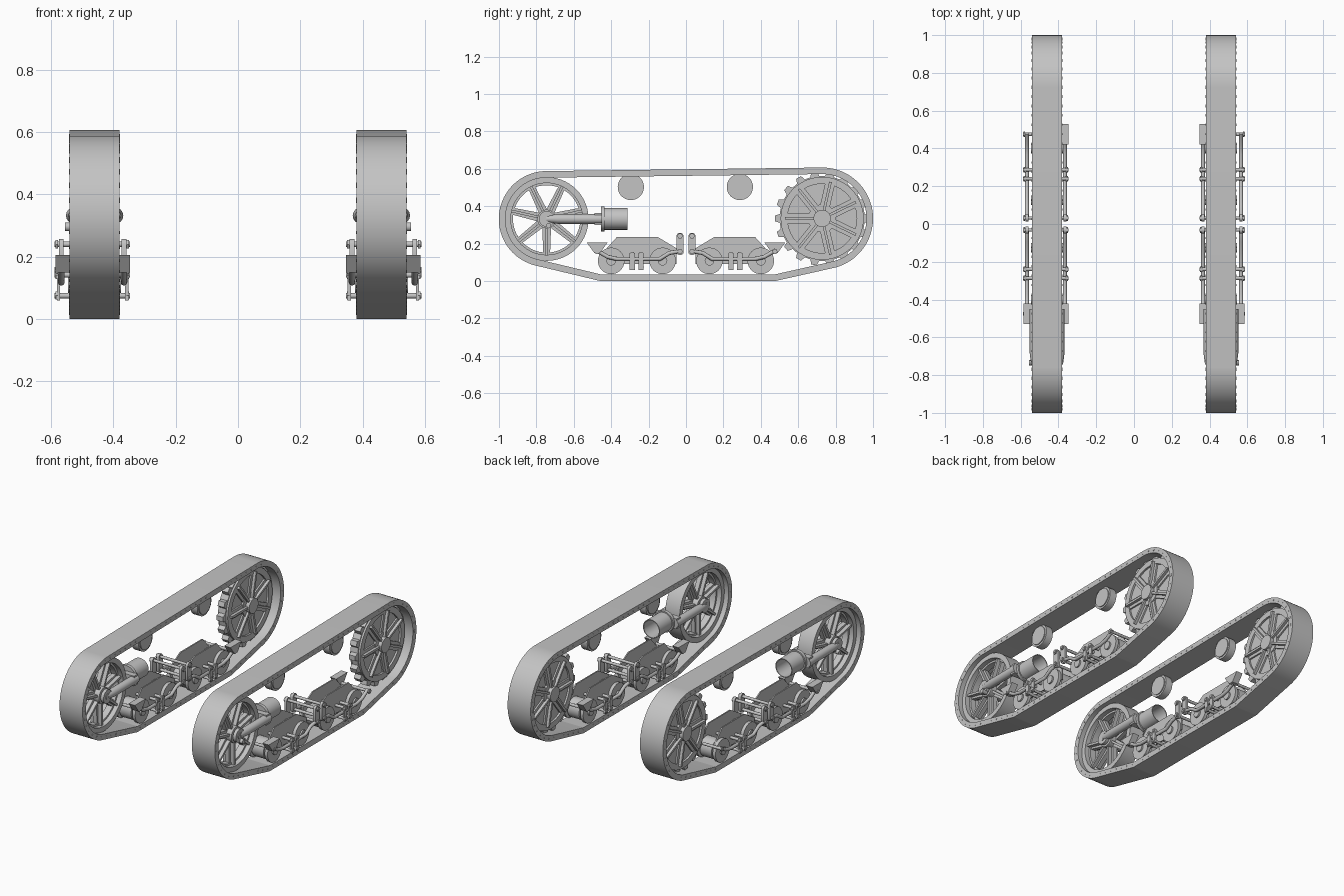
import bpy, bmesh
from math import cos, sin, pi, tau, radians
from mathutils import Vector

if "Cube" in bpy.data.objects:
    bpy.data.objects.remove(bpy.data.objects["Cube"], do_unlink=True)

steel = bpy.data.materials.new("plain grey steel")
steel.use_nodes = True
GREY = (0.55, 0.55, 0.55, 1)
steel.diffuse_color = GREY
steel.node_tree.nodes["Principled BSDF"].inputs["Base Color"].default_value = GREY

CX = 0.46                      # centre plane of the track unit
IDLER = (-0.745, 0.332)        # (y, z) centres
SPROCKET = (0.728, 0.335)


def add_mirrored(ob):
    bpy.context.scene.collection.objects.link(ob)
    ob.data.materials.append(steel)
    ob.modifiers.new("other_side", 'MIRROR')


def finish(name, bm, angle=35):
    bmesh.ops.recalc_face_normals(bm, faces=bm.faces)
    me = bpy.data.meshes.new(name)
    bm.to_mesh(me)
    bm.free()
    ob = bpy.data.objects.new(name, me)
    add_mirrored(ob)
    bpy.ops.object.select_all(action='DESELECT')
    ob.select_set(True)
    bpy.context.view_layer.objects.active = ob
    bpy.ops.object.shade_smooth_by_angle(angle=radians(angle))


def bridge(bm, rings, closed):
    n = len(rings[0])
    last = len(rings) if closed else len(rings) - 1
    for i in range(last):
        a, b = rings[i], rings[(i + 1) % len(rings)]
        for k in range(n):
            m = (k + 1) % n
            bm.faces.new((a[k], a[m], b[m], b[k]))


def prism(bm, outline, x0, x1):
    """Extrude a (y, z) outline along x."""
    rings = [[bm.verts.new((x, y, z)) for y, z in outline] for x in (x0, x1)]
    bridge(bm, rings, False)
    for r in rings:
        bm.faces.new(r)


def lathe(bm, profile, centre, axis='X', seg=40, closed=True):
    """Turn a profile of (radius, offset) about an axis through the centre."""
    c = Vector(centre)
    rings = []
    for r, o in profile:
        ring = []
        for k in range(seg):
            u, v = r * cos(tau * k / seg), r * sin(tau * k / seg)
            ring.append(bm.verts.new(c + Vector((o, u, v) if axis == 'X' else (u, o, v))))
        rings.append(ring)
    bridge(bm, rings, closed)
    if not closed:
        bm.faces.new(rings[0])
        bm.faces.new(rings[-1])


def disc(bm, r, x0, x1, y, z, seg=32):
    lathe(bm, [(r, x0), (r, x1)], (0, y, z), seg=seg, closed=False)


def ring(bm, r0, r1, half, y, z):
    lathe(bm, [(r0, -half), (r1, -half), (r1, half), (r0, half)], (CX, y, z), seg=56)


def spoke(bm, centre, angle, r0, r1, w0, w1, half):
    d = Vector((cos(angle), sin(angle)))
    n = Vector((-d.y, d.x))
    c = Vector(centre)
    pts = [c + d * r0 - n * w0, c + d * r1 - n * w1, c + d * r1 + n * w1, c + d * r0 + n * w0]
    prism(bm, [tuple(p) for p in pts], CX - half, CX + half)


def belt_loop(inset, steps=120):
    """Taut loop around the two end wheels and the flat ground run."""
    circles = [(IDLER, 0.256), (SPROCKET, 0.272), ((-0.45, 0.06), 0.06), ((0.47, 0.06), 0.06)]
    loop = []
    for k in range(steps):
        d = Vector((cos(tau * k / steps), sin(tau * k / steps)))
        c, r = max(circles, key=lambda q: Vector(q[0]).dot(d) + q[1])
        loop.append(Vector(c) + d * (r - inset))
    return loop


# Track belt
outer, inner, mid = belt_loop(0), belt_loop(0.035), belt_loop(0.018)
bm = bmesh.new()
sections = []
for a, b in zip(outer, inner):
    sections.append([bm.verts.new((x, p.x, p.y)) for x, p in
                     ((0.38, a), (0.54, a), (0.54, b), (0.38, b))])
bridge(bm, sections, True)
finish("track_belt", bm, 30)

# Link pins along both edges of the belt
bm = bmesh.new()
gap, carry = 0.05, 0
for a, b in zip(mid, mid[1:] + mid[:1]):
    length = (b - a).length
    while carry < length:
        p = a.lerp(b, carry / length)
        disc(bm, 0.005, 0.3785, 0.5415, p.x, p.y, 8)
        carry += gap
    carry -= length
finish("track_link_pins", bm)

# Idler wheel: flanged rim, spokes with ribs, hub
bm = bmesh.new()
ring(bm, 0.192, 0.224, 0.05, *IDLER)
ring(bm, 0.18, 0.2, 0.02, *IDLER)
for k in range(7):
    a = -pi / 2 + tau * k / 7
    spoke(bm, IDLER, a, 0.03, 0.196, 0.024, 0.018, 0.014)
    spoke(bm, IDLER, a, 0.03, 0.196, 0.007, 0.007, 0.038)
disc(bm, 0.05, CX - 0.05, CX + 0.05, *IDLER)
finish("idler_wheel", bm)

# Drive sprocket: toothed plate, rim, ribs, hub
bm = bmesh.new()
TEETH = 18
outline = []
for k in range(TEETH):
    for f, r in ((-0.3, 0.228), (-0.17, 0.253), (0.17, 0.253), (0.3, 0.228)):
        a = tau * (k + f) / TEETH
        outline.append((SPROCKET[0] + r * cos(a), SPROCKET[1] + r * sin(a)))
prism(bm, outline, CX - 0.022, CX + 0.022)
ring(bm, 0.185, 0.222, 0.034, *SPROCKET)
for k in range(7):
    a = pi + tau * k / 7
    spoke(bm, SPROCKET, a, 0.03, 0.19, 0.026, 0.026, 0.032)
    spoke(bm, SPROCKET, a, 0.03, 0.2, 0.007, 0.007, 0.05)
disc(bm, 0.075, CX - 0.036, CX + 0.036, *SPROCKET)
disc(bm, 0.046, CX - 0.06, CX + 0.06, *SPROCKET)
finish("drive_sprocket", bm)

# Tensioner: forked yoke and an open cylinder
bm = bmesh.new()
iy, iz = IDLER
for s in (-1, 1):
    x = CX + s * 0.066
    disc(bm, 0.042, x - 0.01, x + 0.01, iy, iz)
    lathe(bm, [(0.018, iy), (0.026, iy + 0.06), (0.026, -0.45)], (x, 0, iz), 'Y', 16, False)
disc(bm, 0.02, CX - 0.08, CX + 0.08, iy, iz, 20)
disc(bm, 0.014, CX + 0.06, CX + 0.095, -0.735, 0.296, 16)
prism(bm, [(-0.49, 0.3), (-0.45, 0.3), (-0.45, 0.364), (-0.49, 0.364)], CX - 0.08, CX + 0.08)
finish("tensioner_yoke", bm)
bm = bmesh.new()
lathe(bm, [(0.01, -0.455), (0.066, -0.455), (0.066, -0.435), (0.058, -0.435), (0.058, -0.313),
           (0.053, -0.313), (0.053, -0.43), (0.01, -0.43)], (CX, 0, iz), 'Y')
finish("tensioner_cylinder", bm)

# Return rollers under the top run
bm = bmesh.new()
for y in (-0.295, 0.288):
    lathe(bm, [(0.058, -0.03), (0.058, -0.024), (0.07, -0.024), (0.07, 0.024), (0.058, 0.024),
               (0.058, 0.03)], (CX, y, 0.503), closed=False)
finish("return_rollers", bm)

BAR_SIDES = ((0.567, 1), (0.366, -1))
for end, s in (("front", -1), ("rear", 1)):
    # Bogie side plates
    bm = bmesh.new()
    plate = [(0.05, 0.09), (0.05, 0.175), (0.15, 0.235), (0.37, 0.235), (0.46, 0.135), (0.43, 0.09)]
    for x in (CX - 0.052, CX + 0.044):
        prism(bm, [(s * y, z) for y, z in plate], x, x + 0.008)
    finish(end + "_bogie_plates", bm)

    # Road wheels
    bm = bmesh.new()
    for y in (0.125, 0.4):
        disc(bm, 0.062, CX - 0.04, CX + 0.04, s * y, 0.108)
        for x in (CX - 0.075, CX + 0.055):
            disc(bm, 0.071, x, x + 0.02, s * y, 0.108)
        disc(bm, 0.025, CX - 0.085, CX + 0.085, s * y, 0.108, 20)
    finish(end + "_road_wheels", bm)

    # Straps, chain links and the pins through them
    bm = bmesh.new()
    for x, d in BAR_SIDES:
        for y in (0.24, 0.287):
            w = 0.014
            prism(bm, [(s * (y + u), z) for u, z in ((-w, 0.06), (w, 0.06), (w, 0.15), (-w, 0.15))],
                  x + d * 0.004, x + d * 0.014)
        link = []
        for k in range(16):
            a = tau * (k + 0.5) / 16
            link.append((s * 0.032 + 0.02 * cos(a), (0.238 if sin(a) > 0 else 0.158) + 0.02 * sin(a)))
        prism(bm, link, x - 0.008, x + 0.008)
    for y, z in ((0.24, 0.075), (0.287, 0.075), (0.24, 0.142), (0.287, 0.142), (0.032, 0.158),
                 (0.032, 0.24), (0.475, 0.158)):
        disc(bm, 0.009, 0.347, 0.588, s * y, z, 14)
        for x in (0.35, 0.578):
            disc(bm, 0.015, x, x + 0.007, s * y, z, 6)
    finish(end + "_straps_and_links", bm)

    # Scraper wedges
    bm = bmesh.new()
    spans = [(0.346, 0.39)] + ([(0.54, 0.585)] if s < 0 else [])
    for x0, x1 in spans:
        prism(bm, [(s * y, z) for y, z in ((0.42, 0.205), (0.53, 0.205), (0.49, 0.15), (0.46, 0.15))],
              x0, x1)
    finish(end + "_scraper_wedges", bm)

    # Bowed tie bars along both sides
    cu = bpy.data.curves.new(end + "_tie_bars", 'CURVE')
    cu.dimensions = '3D'
    cu.bevel_depth = 0.011
    cu.bevel_resolution = 2
    cu.use_fill_caps = True
    path = [(0.03, 0.16), (0.09, 0.15), (0.14, 0.118), (0.37, 0.118), (0.42, 0.13), (0.48, 0.165)]
    for x, d in BAR_SIDES:
        sp = cu.splines.new('POLY')
        sp.points.add(len(path) - 1)
        for p, (y, z) in zip(sp.points, path):
            p.co = (x, s * y, z, 1)
    add_mirrored(bpy.data.objects.new(end + "_tie_bars", cu))
